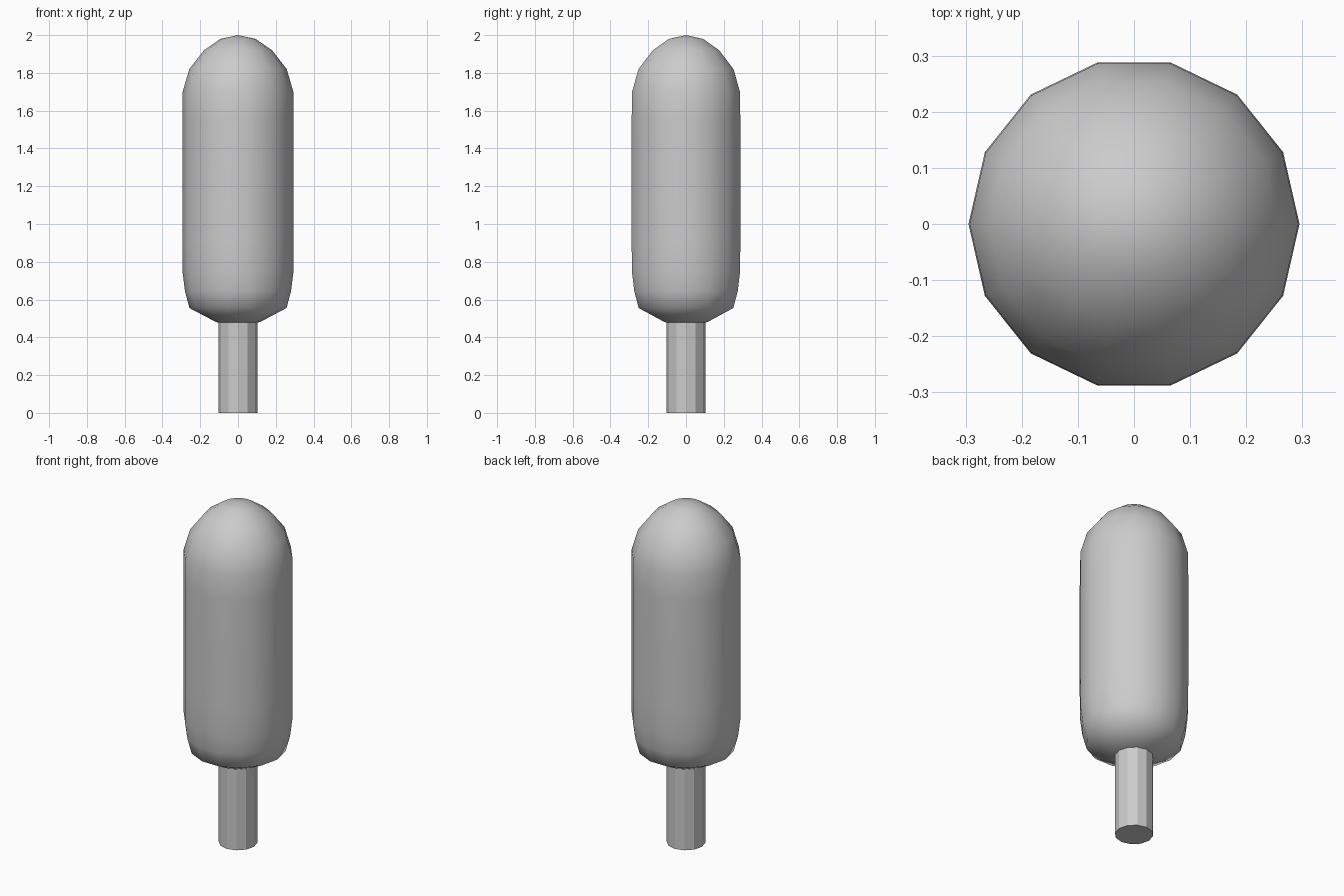
import bpy, bmesh
from math import cos, sin, tau

if "Cube" in bpy.data.objects:
    bpy.data.objects.remove(bpy.data.objects["Cube"])


def lathe(name, profile, sides, smooth):
    """Revolve (radius, z) points around z; radius 0 makes a pole."""
    bm = bmesh.new()
    rings = []
    for r, z in profile:
        if r == 0:
            rings.append([bm.verts.new((0, 0, z))] * sides)
        else:
            rings.append([bm.verts.new((r * cos(tau * i / sides), r * sin(tau * i / sides), z))
                          for i in range(sides)])
    for low, high in zip(rings, rings[1:]):
        for i in range(sides):
            j = (i + 1) % sides
            corners = dict.fromkeys((low[i], low[j], high[j], high[i]))
            bm.faces.new(list(corners))
    bmesh.ops.recalc_face_normals(bm, faces=bm.faces)
    for face in bm.faces:
        face.smooth = smooth
    mesh = bpy.data.meshes.new(name)
    bm.to_mesh(mesh)
    bm.free()
    obj = bpy.data.objects.new(name, mesh)
    bpy.context.collection.objects.link(obj)
    return obj


# Trunk: plain twelve-sided post
lathe("trunk", [(0, 0), (0.103, 0), (0.103, 0.49), (0, 0.49)], 12, False)

# Crown: tall capsule of foliage with fourteen sides
lathe("crown", [(0, 0.475), (0.115, 0.48), (0.257, 0.555), (0.281, 0.645),
                (0.294, 0.75), (0.295, 0.92), (0.295, 1.25), (0.295, 1.55),
                (0.293, 1.70), (0.258, 1.82), (0.18, 1.92), (0.093, 1.98),
                (0, 2.0)], 14, True)
